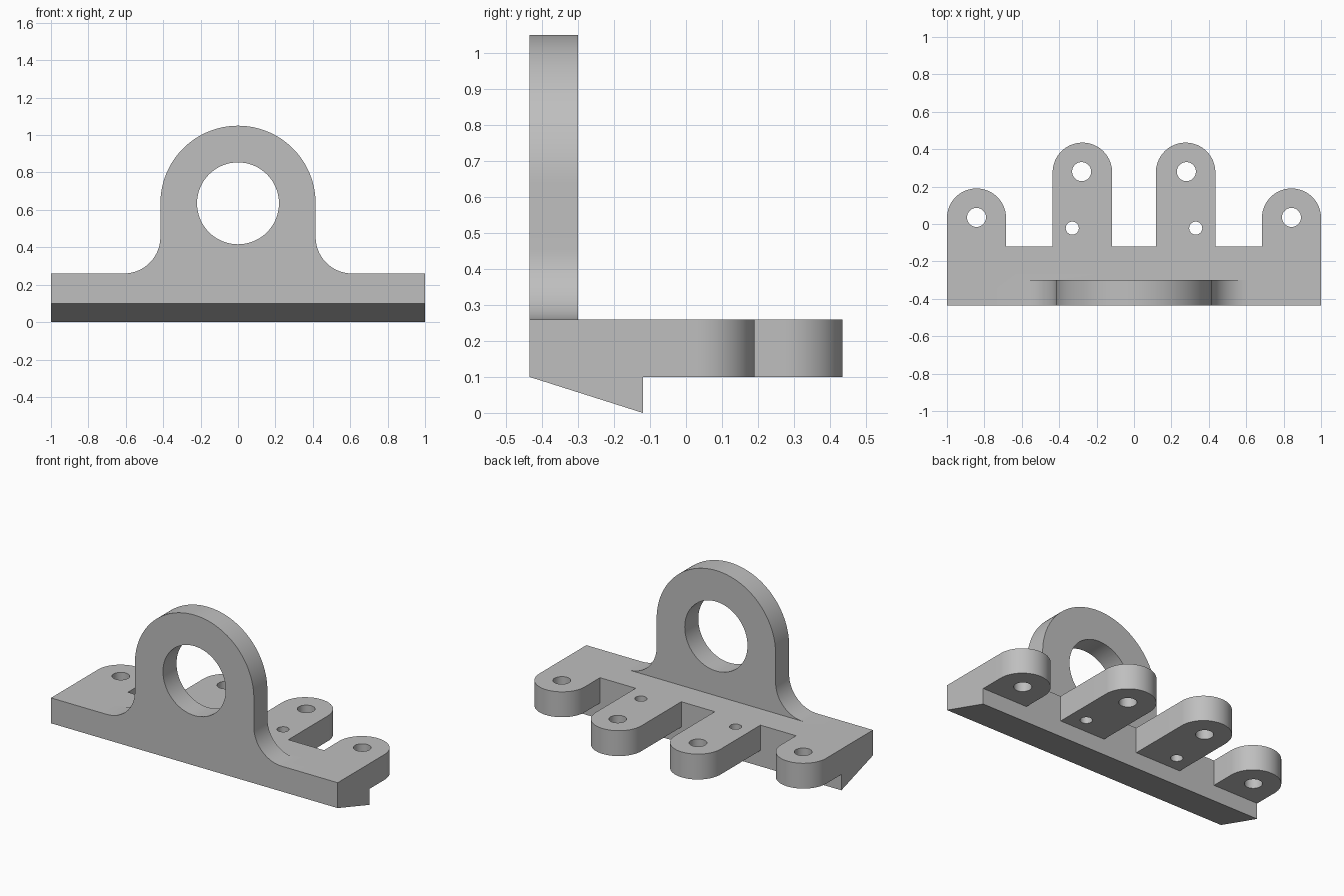
import bpy, bmesh
from math import pi, cos, sin
from mathutils import Vector

cube = bpy.data.objects.get("Cube")
if cube:
    bpy.data.objects.remove(cube, do_unlink=True)

grey = bpy.data.materials.new("plain grey")
grey.use_nodes = True
colour = (0.52, 0.52, 0.52, 1)
grey.diffuse_color = colour
grey.node_tree.nodes["Principled BSDF"].inputs["Base Color"].default_value = colour


def arc(cx, cy, r, start, end, steps):
    angles = [start + (end - start) * i / steps for i in range(steps + 1)]
    return [(cx + r * cos(a), cy + r * sin(a)) for a in angles]


def prism(name, outline, place, low, high):
    """Extrude a 2D outline; place(u, v, d) maps it into space."""
    bm = bmesh.new()
    face = bm.faces.new([bm.verts.new(place(u, v, low)) for u, v in outline])
    ext = bmesh.ops.extrude_face_region(bm, geom=[face])
    shift = Vector(place(0, 0, high)) - Vector(place(0, 0, low))
    verts = [g for g in ext["geom"] if isinstance(g, bmesh.types.BMVert)]
    bmesh.ops.translate(bm, verts=verts, vec=shift)
    bmesh.ops.recalc_face_normals(bm, faces=bm.faces)
    mesh = bpy.data.meshes.new(name)
    bm.to_mesh(mesh)
    bm.free()
    mesh.materials.append(grey)
    obj = bpy.data.objects.new(name, mesh)
    bpy.context.collection.objects.link(obj)
    return obj


def along_x(u, v, d): return (d, u, v)
def along_y(u, v, d): return (u, d, v)
def along_z(u, v, d): return (u, v, d)


def combine(target, tool, operation):
    """Apply a boolean and discard the tool."""
    mod = target.modifiers.new("combine", "BOOLEAN")
    mod.operation, mod.object, mod.solver = operation, tool, "EXACT"
    bpy.context.view_layer.objects.active = target
    bpy.ops.object.modifier_apply(modifier=mod.name)
    bpy.data.objects.remove(tool, do_unlink=True)


FRONT, BACK, TOP, SHELF = -0.435, -0.12, 0.26, 0.10

# Base bar with sloping underside
bracket = prism("mounting_bracket", [(FRONT, SHELF), (BACK, 0), (BACK, TOP), (FRONT, TOP)],
                along_x, -1, 1)

# Upright ring lug with flared foot
EYE, R, FLARE = 0.635, 0.415, 0.195
foot = R + FLARE
outline = [(-foot, 0.18), (foot, 0.18)]
outline += arc(foot, TOP + FLARE, FLARE, 1.5 * pi, pi, 16)
outline += arc(0, EYE, R, 0, pi, 64)
outline += arc(-foot, TOP + FLARE, FLARE, 0, -pi / 2, 16)
combine(bracket, prism("ring_lug", outline, along_y, FRONT, -0.30), "UNION")
combine(bracket, prism("ring_hole", arc(0, EYE, 0.219, 0, 2 * pi, 64)[:-1],
                       along_y, -0.6, -0.2), "DIFFERENCE")

# Rounded rear tabs and their bolt holes
for side in (-1, 1):
    for x, y, r in ((0.842, 0.032, 0.158), (0.276, 0.276, 0.159)):
        outline = [(side * x - r, -0.2), (side * x + r, -0.2)]
        outline += arc(side * x, y, r, 0, pi, 40)
        combine(bracket, prism("rear_tab", outline, along_z, SHELF, TOP), "UNION")
    for x, y, r in ((0.842, 0.035, 0.051), (0.28, 0.28, 0.051), (0.33, -0.022, 0.035)):
        hole = arc(side * x, y, r, 0, 2 * pi, 32)[:-1]
        combine(bracket, prism("bolt_hole", hole, along_z, 0.05, 0.4), "DIFFERENCE")

bpy.ops.object.select_all(action="DESELECT")
bracket.select_set(True)
bpy.context.view_layer.objects.active = bracket
bpy.ops.object.shade_smooth_by_angle(angle=pi / 6)
